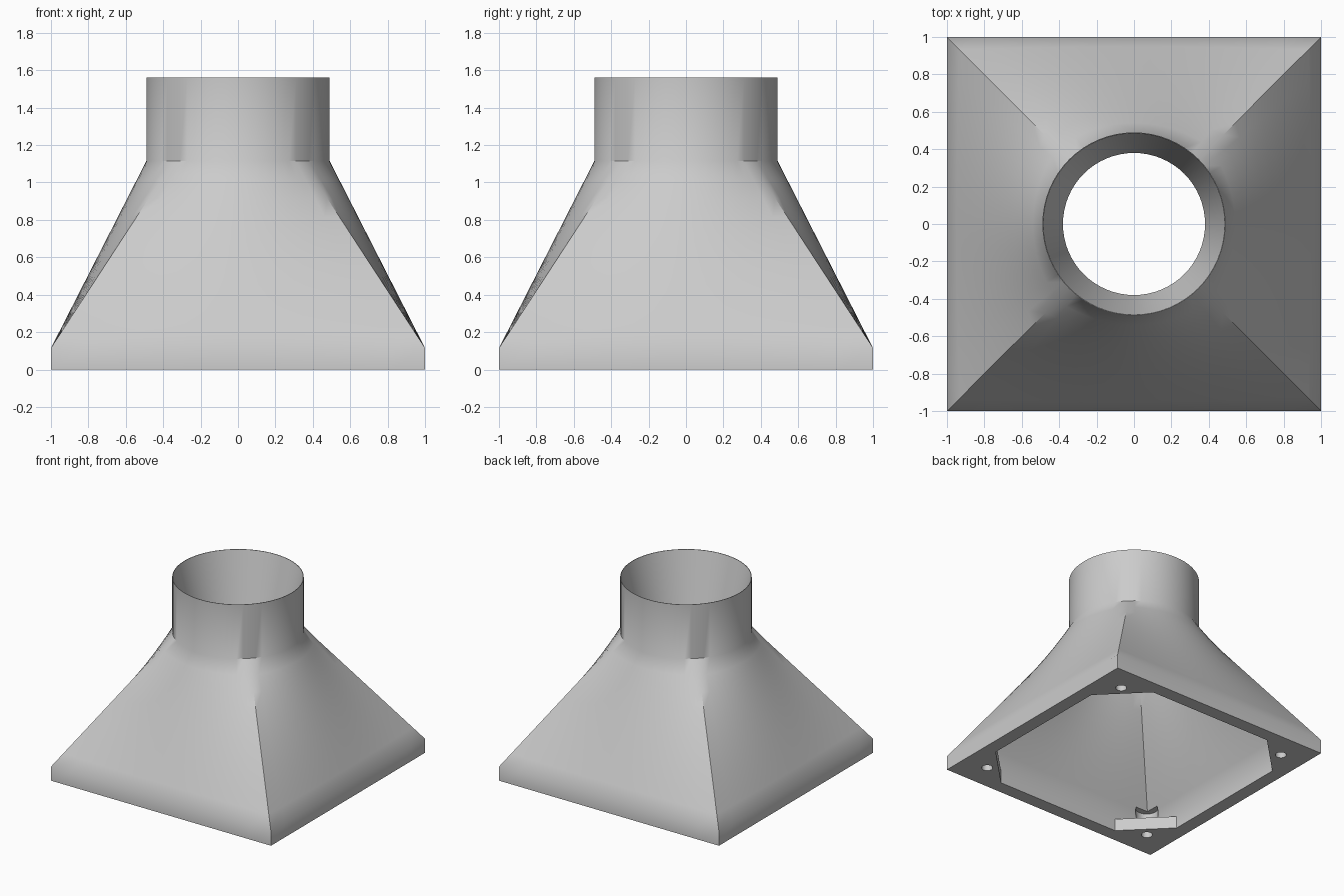
import bpy, bmesh
from math import pi, sin, cos, radians
from mathutils import Matrix

if "Cube" in bpy.data.objects:
    bpy.data.objects.remove(bpy.data.objects["Cube"])

SEGMENTS = 64
LOFT_STEPS = 10
BASE_H, NECK_Z, TOP_Z = 0.115, 1.115, 1.56
OUT_SQ, OUT_R = 1.0, 0.49
IN_SQ, IN_R = 0.89, 0.38
CUT_X = 0.56          # where the corner chamfer starts
HOLE_X = 0.785        # screw position

grey = bpy.data.materials.new("plain grey")
grey.use_nodes = True
grey.diffuse_color = (0.6, 0.6, 0.6, 1)
grey.node_tree.nodes["Principled BSDF"].inputs["Base Color"].default_value = (0.6, 0.6, 0.6, 1)


def make_object(name, bm):
    bmesh.ops.recalc_face_normals(bm, faces=bm.faces)
    mesh = bpy.data.meshes.new(name)
    bm.to_mesh(mesh)
    bm.free()
    mesh.materials.append(grey)
    obj = bpy.data.objects.new(name, mesh)
    bpy.context.collection.objects.link(obj)
    return obj


def select_only(obj):
    bpy.ops.object.select_all(action='DESELECT')
    obj.select_set(True)
    bpy.context.view_layer.objects.active = obj


def ring(bm, z, square, radius, blend):
    """Cross-section between a square (blend 0) and a circle (blend 1)."""
    verts = []
    for i in range(SEGMENTS):
        a = 2 * pi * i / SEGMENTS
        c, s = cos(a), sin(a)
        reach = square / max(abs(c), abs(s))
        r = reach + (radius - reach) * blend
        verts.append(bm.verts.new((r * c, r * s, z)))
    return verts


def loft(bm, square, radius):
    """Rings from the square base up to the round neck."""
    rings = []
    for i in range(LOFT_STEPS + 1):
        t = i / LOFT_STEPS
        rings.append(ring(bm, BASE_H + (NECK_Z - BASE_H) * t, square, radius, t))
    return rings


def corner_cylinders(name, radius, z0, z1):
    """One upright cylinder in each corner, used for cutting."""
    bm = bmesh.new()
    for sx in (-1, 1):
        for sy in (-1, 1):
            place = Matrix.Translation((sx * HOLE_X, sy * HOLE_X, (z0 + z1) / 2))
            bmesh.ops.create_cone(bm, cap_ends=True, segments=32, radius1=radius,
                                  radius2=radius, depth=z1 - z0, matrix=place)
    obj = make_object(name, bm)
    obj.hide_render = True
    return obj


def cut(obj, cutter):
    mod = obj.modifiers.new("cut", 'BOOLEAN')
    mod.operation = 'DIFFERENCE'
    mod.solver = 'EXACT'
    mod.object = cutter
    select_only(obj)
    bpy.ops.object.modifier_apply(modifier=mod.name)
    bpy.data.objects.remove(cutter)


# Hollow body: up the outside, over the thin rim, down the inside
bm = bmesh.new()
rings = [ring(bm, 0, OUT_SQ, 0, 0)]
rings += loft(bm, OUT_SQ, OUT_R)
rings.append(ring(bm, TOP_Z, 0, OUT_R, 1))
rings.append(ring(bm, TOP_Z, 0, OUT_R - 0.004, 1))
rings += reversed(loft(bm, IN_SQ, IN_R))
rings.append(ring(bm, 0, IN_SQ, 0, 0))
for k, low in enumerate(rings):
    high = rings[(k + 1) % len(rings)]
    for i in range(SEGMENTS):
        j = (i + 1) % SEGMENTS
        bm.faces.new((low[i], low[j], high[j], high[i]))
body = make_object("duct_body", bm)

# Screw head pockets in the inner corners
cut(body, corner_cylinders("pocket_cutter", 0.085, 0.1, 0.23))

# Triangular corner blocks with screw holes
bm = bmesh.new()
for sx in (-1, 1):
    for sy in (-1, 1):
        outline = [(IN_SQ, IN_SQ), (CUT_X, IN_SQ), (IN_SQ, CUT_X)]
        base = bm.faces.new([bm.verts.new((sx * x, sy * y, 0)) for x, y in outline])
        top = bmesh.ops.extrude_face_region(bm, geom=[base], use_keep_orig=True)["geom"]
        bmesh.ops.translate(bm, vec=(0, 0, 0.1),
                            verts=[g for g in top if isinstance(g, bmesh.types.BMVert)])
blocks = make_object("corner_blocks", bm)
cut(blocks, corner_cylinders("hole_cutter", 0.042, -0.1, 0.2))

for obj in (body, blocks):
    select_only(obj)
    bpy.ops.object.shade_smooth_by_angle(angle=radians(35))
